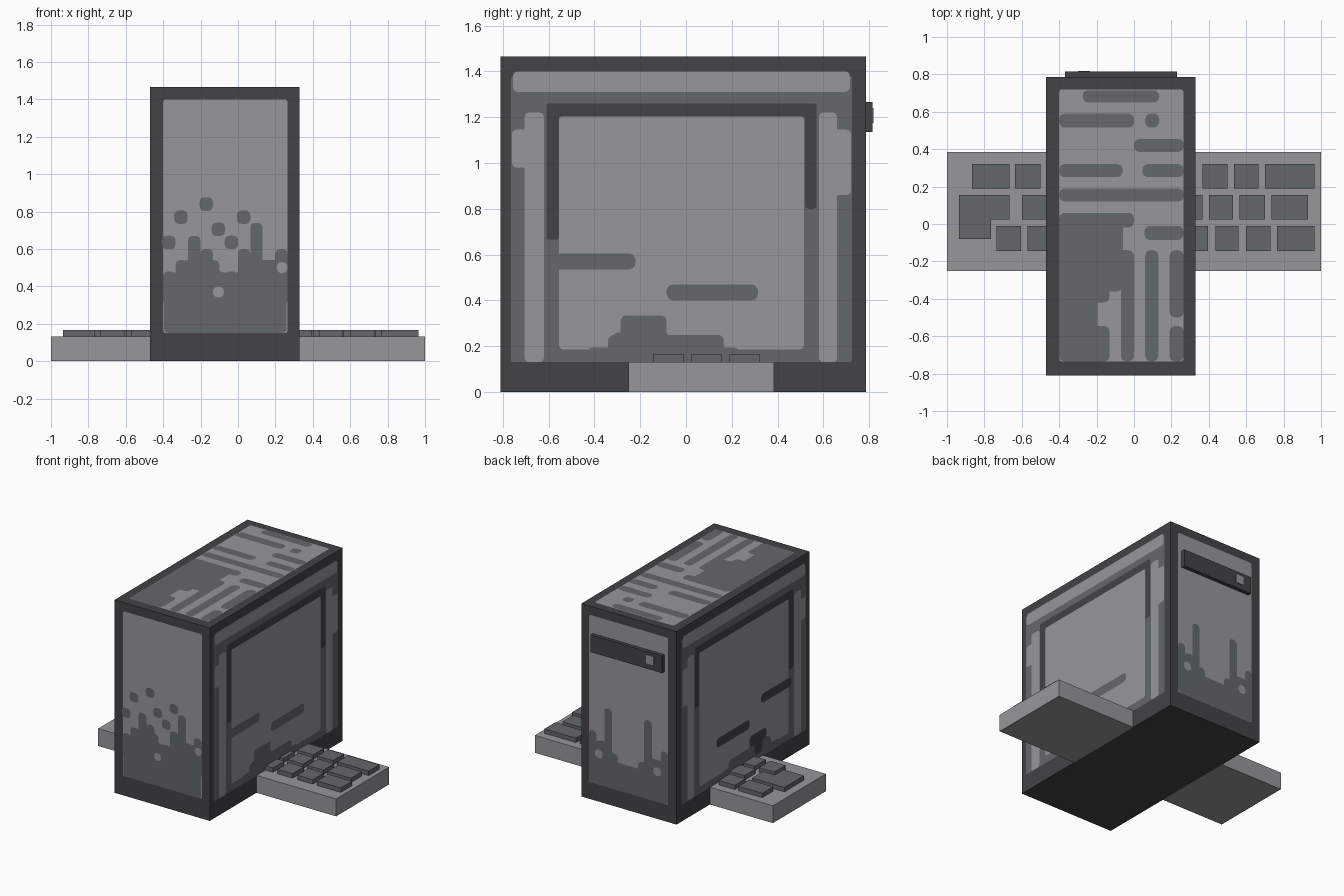
import bpy, bmesh, math
from mathutils import Vector


def material(name, rgb):
    m = bpy.data.materials.new(name)
    m.diffuse_color = (*rgb, 1)
    return m


LIGHT = material("light grey", (0.31, 0.31, 0.33))
MID = material("slate grey", (0.125, 0.138, 0.143))
DARK = material("charcoal", (0.056, 0.054, 0.060))


def finish(bm, name, mat):
    me = bpy.data.meshes.new(name)
    bm.to_mesh(me)
    bm.free()
    me.materials.append(mat)
    ob = bpy.data.objects.new(name, me)
    bpy.context.collection.objects.link(ob)
    return ob


def box(name, mat, x0, x1, y0, y1, z0, z1):
    bm = bmesh.new()
    bmesh.ops.create_cube(bm, size=1)
    for v in bm.verts:
        v.co = ((x0 + x1) / 2 + v.co.x * (x1 - x0),
                (y0 + y1) / 2 + v.co.y * (y1 - y0),
                (z0 + z1) / 2 + v.co.z * (z1 - z0))
    return finish(bm, name, mat)


# Tower limits and the mapping from (u, v, height) to each painted side
X0, X1, Y0, Y1, H = -0.47, 0.33, -0.81, 0.785, 1.465
SIDES = {
    "front": (lambda u, v, d: Vector((u, Y0 - d, v)), Vector((0, -1, 0))),
    "back": (lambda u, v, d: Vector((u, Y1 + d, v)), Vector((0, 1, 0))),
    "right": (lambda u, v, d: Vector((X1 + d, u, v)), Vector((1, 0, 0))),
    "left": (lambda u, v, d: Vector((X0 - d, u, v)), Vector((-1, 0, 0))),
    "top": (lambda u, v, d: Vector((u, v, H + d)), Vector((0, 0, 1))),
}


def paint(side, part, mat, layer, rects, radius=0.03):
    """Rounded rectangles (u0, u1, v0, v1) laid just above one side."""
    to3d, normal = SIDES[side]
    bm = bmesh.new()
    for u0, u1, v0, v1 in rects:
        r = min(radius, (u1 - u0) / 2.05, (v1 - v0) / 2.05)
        pts = []
        for k, (cu, cv) in enumerate(((u1 - r, v1 - r), (u0 + r, v1 - r),
                                      (u0 + r, v0 + r), (u1 - r, v0 + r))):
            for s in range(4):
                a = math.radians(90 * k + 30 * s)
                pts.append(to3d(cu + r * math.cos(a), cv + r * math.sin(a), 0.0015 * layer))
        f = bm.faces.new([bm.verts.new(p) for p in pts])
        f.normal_update()
        if f.normal.dot(normal) < 0:
            f.normal_flip()
    return finish(bm, side + "_" + part, mat)


def dots(centres, s=0.036):
    return [(u - s, u + s, v - s, v + s) for u, v in centres]


# Tower case
box("tower_case", DARK, X0, X1, Y0, Y1, 0, H)

# Front: light panel with a dark splash rising from below
paint("front", "panel", LIGHT, 1, [(-0.40, 0.265, 0.15, 1.40)], 0.015)
tops = (0.48, 0.54, 0.67, 0.60, 0.48, 0.48, 0.60, 0.74, 0.54, 0.60)
splash = [(-0.40 + 0.0665 * i, -0.40 + 0.0665 * (i + 1), 0.3, t) for i, t in enumerate(tops)]
paint("front", "splash", MID, 2, [(-0.395, 0.26, 0.15, 0.475)] + splash
      + [(-0.30, -0.10, 0.3, 0.54), (0.01, 0.26, 0.3, 0.54), (0.07, 0.13, 0.3, 0.60)]
      + dots([(-0.17, 0.84), (-0.305, 0.77), (0.03, 0.77), (-0.105, 0.705),
              (-0.035, 0.635), (-0.37, 0.635)]), 0.025)
paint("front", "specks", LIGHT, 3, dots([(-0.105, 0.37), (0.235, 0.50)], 0.03))

# Back: light panel with splash columns
paint("back", "panel", LIGHT, 1, [(-0.40, 0.265, 0.13, 1.40)], 0.015)
paint("back", "splash", MID, 2, [
    (-0.40, 0.265, 0.13, 0.34), (0.07, 0.135, 0.2, 0.73), (-0.265, -0.2, 0.2, 0.73),
    (0.07, 0.20, 0.2, 0.47), (0.20, 0.265, 0.2, 0.53), (0.07, 0.265, 0.2, 0.45),
    (-0.40, -0.2, 0.2, 0.45), (-0.40, -0.34, 0.2, 0.53), (0.02, 0.12, 0.2, 0.40),
    (-0.25, -0.15, 0.2, 0.40)])
paint("back", "specks", LIGHT, 3, dots([(0.18, 0.365), (-0.31, 0.36)], 0.033))

# Back slot bar with its button
box("back_bar", DARK, -0.37, 0.23, Y1 - 0.01, 0.815, 1.135, 1.265)
box("back_bar_button", LIGHT, -0.30, -0.235, 0.81, 0.818, 1.175, 1.24)

# Top: light panel with streaks
paint("top", "panel", LIGHT, 1, [(-0.40, 0.265, -0.735, 0.72)], 0.015)
paint("top", "streaks", MID, 2, [
    (-0.275, 0.135, 0.65, 0.715), (-0.40, 0.0, 0.515, 0.59), (0.06, 0.135, 0.515, 0.59),
    (0.0, 0.265, 0.385, 0.455), (-0.40, -0.06, 0.25, 0.32), (0.045, 0.265, 0.25, 0.32),
    (-0.40, -0.05, 0.12, 0.19), (-0.14, 0.265, 0.12, 0.19), (-0.40, 0.0, -0.02, 0.06),
    (-0.40, -0.06, -0.36, 0.03), (-0.40, 0.0, -0.355, -0.14), (0.055, 0.265, -0.085, -0.01),
    (-0.40, -0.195, -0.735, -0.3), (-0.25, -0.13, -0.735, -0.545), (-0.40, -0.13, -0.42, -0.3),
    (-0.07, 0.0, -0.735, -0.2), (0.06, 0.13, -0.735, -0.14), (0.19, 0.265, -0.50, -0.14),
    (0.19, 0.265, -0.735, -0.545)])

# Left and right sides share a layout; only the colour of the vents differs
for side, vent in (("right", MID), ("left", DARK)):
    paint(side, "panel", MID, 1, [(-0.765, 0.725, 0.13, 1.38)], 0.012)
    paint(side, "trim", LIGHT, 2, [
        (-0.755, 0.715, 1.31, 1.40), (-0.705, -0.62, 0.13, 1.22), (-0.76, -0.65, 0.98, 1.145),
        (0.58, 0.66, 0.13, 1.22), (0.60, 0.72, 0.86, 1.145)], 0.02)
    paint(side, "window", LIGHT, 2, [(-0.555, 0.515, 0.185, 1.205)], 0.02)
    paint(side, "window_frame", DARK, 3, [
        (-0.61, -0.555, 0.665, 1.26), (-0.61, 0.57, 1.203, 1.26), (0.52, 0.57, 0.80, 1.26)], 0.012)
    paint(side, "window_base", MID, 3, [
        (-0.34, 0.165, 0.16, 0.25), (-0.285, -0.085, 0.17, 0.335), (-0.32, -0.07, 0.17, 0.26),
        (-0.43, 0.23, 0.15, 0.195)], 0.025)
    paint(side, "vents", vent, 4, [(-0.585, -0.22, 0.535, 0.605), (-0.085, 0.315, 0.40, 0.47)])
paint("left", "base_mark", DARK, 4, [(-0.285, -0.085, 0.25, 0.335), (-0.24, -0.14, 0.17, 0.3)])

# Keyboard, showing on both sides of the tower
box("keyboard_left", LIGHT, -1, X0, -0.25, 0.385, 0, 0.132)
box("keyboard_right", LIGHT, X1, 1, -0.25, 0.385, 0, 0.132)

# Keys, row by row: depth range, then the width range of each key
rows = [
    (0.19, 0.32, [(-0.865, -0.665), (-0.635, -0.50), (0.365, 0.50), (0.535, 0.665), (0.70, 0.965)]),
    (0.025, 0.155, [(-0.60, X0), (X1, 0.365), (0.40, 0.53), (0.565, 0.70), (0.735, 0.93)]),
    (-0.145, -0.01, [(-0.735, -0.605), (-0.57, X0), (X1, 0.395), (0.435, 0.56),
                     (0.60, 0.73), (0.765, 0.965)]),
]
for y0, y1, keys in rows:
    for x0, x1 in keys:
        box("key", MID, x0, x1, y0, y1, 0.125, 0.166)

# L-shaped enter key
bm = bmesh.new()
outline = [(-0.935, -0.08), (-0.765, -0.08), (-0.765, 0.025),
           (-0.665, 0.025), (-0.665, 0.155), (-0.935, 0.155)]
face = bm.faces.new([bm.verts.new((x, y, 0.125)) for x, y in outline])
ext = bmesh.ops.extrude_face_region(bm, geom=[face], use_keep_orig=True)
for v in ext["geom"]:
    if isinstance(v, bmesh.types.BMVert):
        v.co.z = 0.166
bmesh.ops.recalc_face_normals(bm, faces=bm.faces)
finish(bm, "corner_key", MID)
